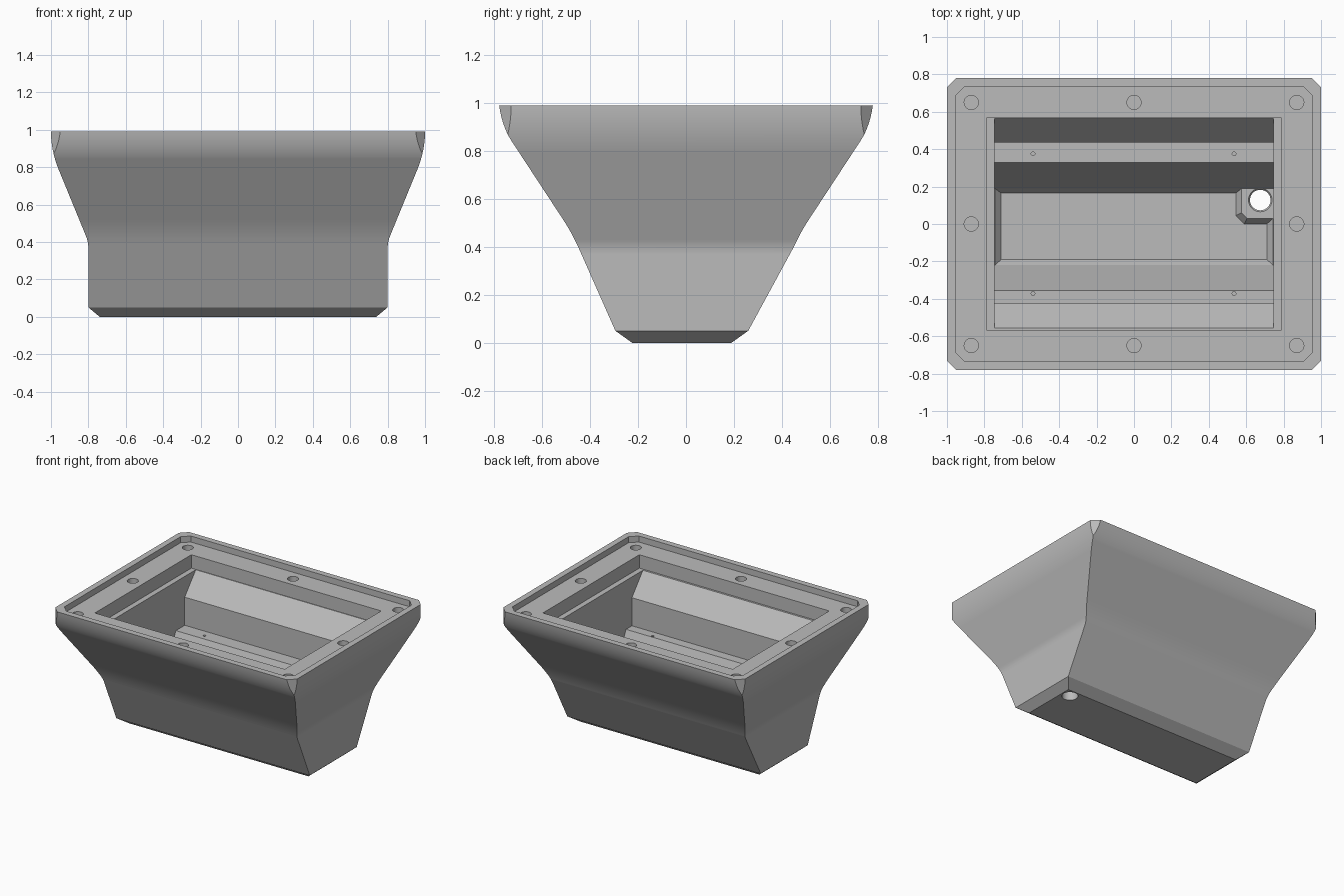
import bpy, bmesh, math
from mathutils import Vector

cube = bpy.data.objects.get("Cube")
if cube:
    bpy.data.objects.remove(cube)

grey = bpy.data.materials.new("light grey")
grey.use_nodes = True
grey.diffuse_color = (0.5, 0.5, 0.5, 1)
grey.node_tree.nodes["Principled BSDF"].inputs["Base Color"].default_value = (0.5, 0.5, 0.5, 1)


def add_loft(bm, rings):
    """Closed solid skinned through rings with equal point counts."""
    loops = [[bm.verts.new(p) for p in ring] for ring in rings]
    n = len(loops[0])
    for a, b in zip(loops, loops[1:]):
        for i in range(n):
            j = (i + 1) % n
            bm.faces.new((a[i], a[j], b[j], b[i]))
    bm.faces.new(loops[0])
    bm.faces.new(loops[-1])


def solid(name, *lofts):
    bm = bmesh.new()
    for rings in lofts:
        add_loft(bm, rings)
    bmesh.ops.recalc_face_normals(bm, faces=bm.faces)
    mesh = bpy.data.meshes.new(name)
    bm.to_mesh(mesh)
    bm.free()
    mesh.materials.append(grey)
    ob = bpy.data.objects.new(name, mesh)
    bpy.context.collection.objects.link(ob)
    return ob


def flat(points, z):
    return [(x, y, z) for x, y in points]


def along_x(profile, half):
    return [[(x, y, z) for y, z in profile] for x in (-half, half)]


def along_y(profile, half):
    return [[(x, y, z) for x, z in profile] for y in (-half, half)]


def arc(a, b, c, steps):
    """Rounded corner from a to c, pulled towards b."""
    a, b, c = Vector(a), Vector(b), Vector(c)
    ts = [i / steps for i in range(steps + 1)]
    return [tuple(a * (1 - t) ** 2 + b * 2 * t * (1 - t) + c * t * t) for t in ts]


def mirror(half):
    return half + [(-u, z) for u, z in reversed(half)]


def clipped_rect(x, y, c):
    return [(x - c, -y), (x, c - y), (x, y - c), (x - c, y),
            (c - x, y), (-x, y - c), (-x, c - y), (c - x, -y)]


def circle(x, y, r, z, n=32):
    angles = [math.tau * i / n for i in range(n)]
    return [(x + r * math.cos(a), y + r * math.sin(a), z) for a in angles]


def hole(x, y, r, low, high):
    return [circle(x, y, r, low), circle(x, y, r, high)]


def boolean(target, tool, operation):
    mod = target.modifiers.new(tool.name, "BOOLEAN")
    mod.operation = operation
    mod.solver = "EXACT"
    mod.object = tool
    bpy.context.view_layer.objects.active = target
    bpy.ops.object.modifier_apply(modifier=mod.name)
    bpy.data.objects.remove(tool)


TOP, LEDGE, STEP, FLOOR_EDGE, FLOOR = 0.99, 0.945, 0.845, 0.17, 0.13

# Outer shell: long-side profile crossed with end profile and clipped corners
end_profile = mirror([(0.74, 0), (0.8, 0.05)]
                     + arc((0.8, 0.37), (0.8, 0.4), (0.813, 0.432), 4)
                     + arc((0.96, 0.79), (1, 0.89), (1, TOP), 12))
flare = (arc((0.45, 0.4), (0.48, 0.465), (0.518, 0.522), 6)
         + arc((0.73, 0.845), (0.768, 0.905), (0.78, TOP), 12))
side_profile = ([(0.19, 0), (0.26, 0.05)] + mirror(flare)
                + [(-0.295, 0.05), (-0.225, 0)])
body = solid("tapered_housing", along_x(side_profile, 1.2))
boolean(body, solid("end_shape", along_y(end_profile, 1)), "INTERSECT")
corners = clipped_rect(1.001, 0.781, 0.052)
boolean(body, solid("corner_clip", [flat(corners, -0.2), flat(corners, 1.2)]), "INTERSECT")

# Lid recess and the rectangular opening below it
recess = clipped_rect(0.955, 0.735, 0.05)
boolean(body, solid("lid_recess", [flat(recess, LEDGE), flat(recess, 1.2)]), "DIFFERENCE")
opening = [(-0.785, -0.57), (0.785, -0.57), (0.785, 0.57), (-0.785, 0.57)]
boolean(body, solid("opening", [flat(opening, STEP), flat(opening, 1.1)]), "DIFFERENCE")

# Stepped cavity
cavity = [(0.565, 0.9), (0.565, STEP), (0.435, 0.69), (0.435, 0.48), (0.33, 0.48),
          (0.19, FLOOR_EDGE), (-0.22, FLOOR_EDGE), (-0.355, 0.48), (-0.425, 0.48),
          (-0.425, 0.69), (-0.555, STEP), (-0.555, 0.9)]
boolean(body, solid("cavity", along_x(cavity, 0.745)), "DIFFERENCE")

# Sunken floor tray, notched around the drain boss
tray_top = [(-0.744, -0.22), (0.744, -0.22), (0.744, 0.03), (0.605, 0.03),
            (0.575, 0.06), (0.575, 0.19), (-0.744, 0.19)]
tray_floor = [(-0.71, -0.19), (0.71, -0.19), (0.71, 0), (0.59, 0),
              (0.545, 0.045), (0.545, 0.165), (-0.71, 0.165)]
boolean(body, solid("floor_tray", [flat(tray_floor, FLOOR), flat(tray_top, FLOOR_EDGE + 0.001)]),
        "DIFFERENCE")

# Drain, lid screw holes and small mounting holes
drain = [circle(0.675, 0.128, r, z) for r, z in
         ((0.055, -0.1), (0.055, 0.16), (0.063, FLOOR_EDGE), (0.063, 0.18))]
boolean(body, solid("drain", drain), "DIFFERENCE")
screws = [hole(x, y, 0.038, 0.85, 1.05) for x in (-0.87, 0, 0.87) for y in (-0.65, 0, 0.65)
          if x or y]
boolean(body, solid("screw_holes", *screws), "DIFFERENCE")
pins = [hole(x, y, 0.01, 0.43, 0.52) for x in (-0.54, 0.535) for y in (-0.372, 0.375)]
boolean(body, solid("pin_holes", *pins), "DIFFERENCE")

# Smooth flares with crisp edges
bpy.ops.object.select_all(action="DESELECT")
body.select_set(True)
bpy.context.view_layer.objects.active = body
bpy.ops.object.shade_smooth_by_angle(angle=math.radians(25))
weighted = body.modifiers.new("even_shading", "WEIGHTED_NORMAL")
weighted.keep_sharp = True
